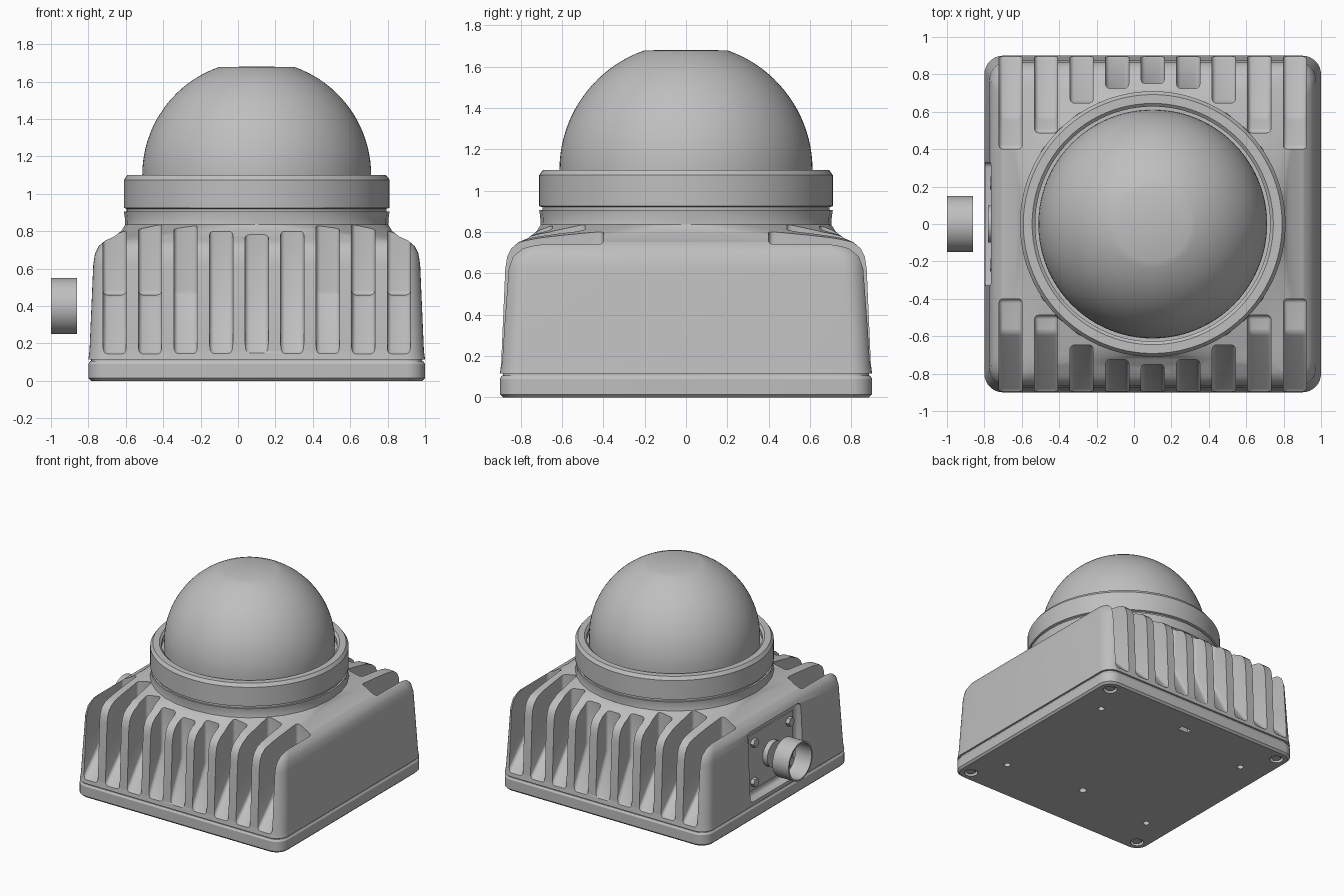
import bpy, bmesh, math
from mathutils import Matrix, Vector

if "Cube" in bpy.data.objects:
    bpy.data.objects.remove(bpy.data.objects["Cube"])

CX = 0.1  # housing centre along x
GREY = (0.52, 0.52, 0.52, 1)
mat = bpy.data.materials.new("plain grey")
mat.use_nodes = True
mat.diffuse_color = GREY
mat.node_tree.nodes["Principled BSDF"].inputs["Base Color"].default_value = GREY


def make(name, bm):
    bmesh.ops.recalc_face_normals(bm, faces=bm.faces)
    me = bpy.data.meshes.new(name)
    bm.to_mesh(me)
    bm.free()
    me.materials.append(mat)
    ob = bpy.data.objects.new(name, me)
    bpy.context.collection.objects.link(ob)
    return ob


def activate(ob):
    bpy.ops.object.select_all(action='DESELECT')
    ob.select_set(True)
    bpy.context.view_layer.objects.active = ob


def smooth(ob, angle=32):
    activate(ob)
    bpy.ops.object.shade_smooth_by_angle(angle=math.radians(angle))
    return ob


def rounded_square(half, r, seg=8):
    pts = []
    for q in range(4):
        for i in range(seg + 1):
            a = math.pi / 2 * (q + i / seg)
            sx, sy = (1, -1, -1, 1)[q], (1, 1, -1, -1)[q]
            pts.append((CX + sx * (half - r) + r * math.cos(a), sy * (half - r) + r * math.sin(a)))
    return pts


def loft(name, layers):
    """Stack of rounded squares given as (z, half width, corner radius)."""
    bm = bmesh.new()
    rings = [[bm.verts.new((x, y, z)) for x, y in rounded_square(h, r)] for z, h, r in layers]
    n = len(rings[0])
    for a, b in zip(rings, rings[1:]):
        for i in range(n):
            j = (i + 1) % n
            bm.faces.new((a[i], a[j], b[j], b[i]))
    bm.faces.new(rings[0])
    bm.faces.new(rings[-1])
    return make(name, bm)


def lathe(name, profile, steps=96):
    """Spin (radius, z) points about the housing axis."""
    bm = bmesh.new()
    vs = [bm.verts.new((CX + r, 0, z)) for r, z in profile]
    es = [bm.edges.new(p) for p in zip(vs, vs[1:])]
    bmesh.ops.spin(bm, geom=vs + es, cent=(CX, 0, 0), axis=(0, 0, 1), angle=math.tau, steps=steps)
    bmesh.ops.remove_doubles(bm, verts=bm.verts, dist=0.0005)
    return smooth(make(name, bm))


def add_cylinder(bm, centre, r, depth, axis='Z', seg=24):
    m = Matrix.Translation(centre)
    if axis == 'X':
        m = m @ Matrix.Rotation(math.pi / 2, 4, 'Y')
    bmesh.ops.create_cone(bm, cap_ends=True, segments=seg, radius1=r, radius2=r, depth=depth, matrix=m)


def add_box(bm, centre, size):
    bmesh.ops.create_cube(bm, size=1, matrix=Matrix.Translation(centre) @ Matrix.Diagonal((*size, 1)))


def cut(target, cutter, bevel=0.0):
    cutter.hide_render = True
    if bevel:
        bv = cutter.modifiers.new("round", 'BEVEL')
        bv.width, bv.segments = bevel, 3
    mod = target.modifiers.new("cut", 'BOOLEAN')
    mod.operation, mod.solver, mod.object = 'DIFFERENCE', 'EXACT', cutter
    activate(target)
    bpy.ops.object.modifier_apply(modifier=mod.name)
    bpy.data.objects.remove(cutter)


# Housing: drafted box whose shoulders blend into the round neck
housing = loft("housing", [(0.115, 0.9, 0.1), (0.16, 0.894, 0.1), (0.62, 0.874, 0.11), (0.68, 0.865, 0.12),
                           (0.72, 0.845, 0.13), (0.75, 0.81, 0.14), (0.77, 0.765, 0.2), (0.8, 0.725, 0.45),
                           (0.835, 0.703, 0.68), (0.87, 0.705, 0.705), (0.905, 0.71, 0.71)])

# Cooling slots, front and back, with ramped floors
slots = bmesh.new()
for k in range(-4, 5):
    dx = 0.19 * k
    wall = max(math.sqrt(0.75 ** 2 - min(dx * dx, 0.5)), 0.4)
    ramp = max(wall, 0.58)
    prof = [(1.0, 0.14), (0.895, 0.14), (ramp, 0.46)]
    if ramp > wall:
        prof.append((wall, 0.46))
    prof += [(wall, 1.0), (1.0, 1.0)]
    for s in (-1, 1):
        vs = [slots.verts.new((CX + dx - 0.062, s * y, z)) for y, z in prof]
        f = slots.faces.new(vs)
        g = bmesh.ops.extrude_face_region(slots, geom=[f])["geom"]
        bmesh.ops.translate(slots, vec=(0.124, 0, 0), verts=[v for v in g if isinstance(v, bmesh.types.BMVert)])
cut(housing, make("slot_cutter", slots), 0.022)

# Connector pocket in the right side
pocket = bmesh.new()
add_box(pocket, (-0.8, 0, 0.41), (0.14, 0.66, 0.54))
cut(housing, make("pocket_cutter", pocket), 0.03)
smooth(housing)

# Base plate with mounting holes and corner screw recesses
base = loft("base_plate", [(0, 0.885, 0.09), (0.015, 0.9, 0.1), (0.09, 0.9, 0.1), (0.105, 0.89, 0.09)])
holes = bmesh.new()
for sx in (-1, 1):
    for sy in (-1, 1):
        add_cylinder(holes, (CX + 0.67 * sx, 0.54 * sy, 0), 0.024, 0.1)
        add_cylinder(holes, (CX + 0.8 * sx, 0.8 * sy, 0), 0.05, 0.06)
add_cylinder(holes, (CX, -0.47, 0), 0.028, 0.1)
add_box(holes, (CX, 0.7, 0), (0.09, 0.045, 0.1))
cut(base, make("hole_cutter", holes))
smooth(base)
loft("gasket", [(0.1, 0.885, 0.09), (0.12, 0.885, 0.09)])

screws = bmesh.new()
for sx in (-1, 1):
    for sy in (-1, 1):
        add_cylinder(screws, (CX + 0.8 * sx, 0.8 * sy, 0.02), 0.036, 0.025, seg=6)
make("base_screws", screws)

# Clamp ring with a groove around the dome
lathe("clamp_ring", [(0.6, 0.9), (0.695, 0.9), (0.695, 0.92), (0.71, 0.925), (0.71, 1.075), (0.692, 1.1),
                     (0.645, 1.1), (0.628, 1.085), (0.628, 1.05), (0.6, 1.05)])

# Dome with a small flat crown
R, top = 0.612, math.acos(0.2 / 0.612)
lathe("dome", [(R, 1.04)] + [(R * math.cos(top * i / 20), 1.1 + R * math.sin(top * i / 20)) for i in range(21)]
      + [(0, 1.68)])

# Connector: open collar, flange, socket and bolts
collar = bmesh.new()
rings = []
for x, r in ((-0.86, 0.15), (-1.0, 0.15), (-1.0, 0.138), (-0.86, 0.138)):
    rings.append([collar.verts.new((x, r * math.cos(math.tau * i / 48), 0.4 + r * math.sin(math.tau * i / 48)))
                  for i in range(48)])
for a, b in zip(rings, rings[1:] + rings[:1]):
    for i in range(48):
        j = (i + 1) % 48
        collar.faces.new((a[i], a[j], b[j], b[i]))
smooth(make("connector_collar", collar))

flange = bmesh.new()
add_box(flange, (-0.73, 0, 0.41), (0.02, 0.56, 0.44))
make("connector_flange", flange)
socket = bmesh.new()
add_cylinder(socket, (-0.755, 0, 0.4), 0.1, 0.05, 'X', 32)
smooth(make("connector_socket", socket))
bolts = bmesh.new()
for sy in (-1, 1):
    for sz in (-1, 1):
        add_cylinder(bolts, (-0.75, 0.22 * sy, 0.41 + 0.155 * sz), 0.035, 0.04, 'X', 6)
make("connector_bolts", bolts)
